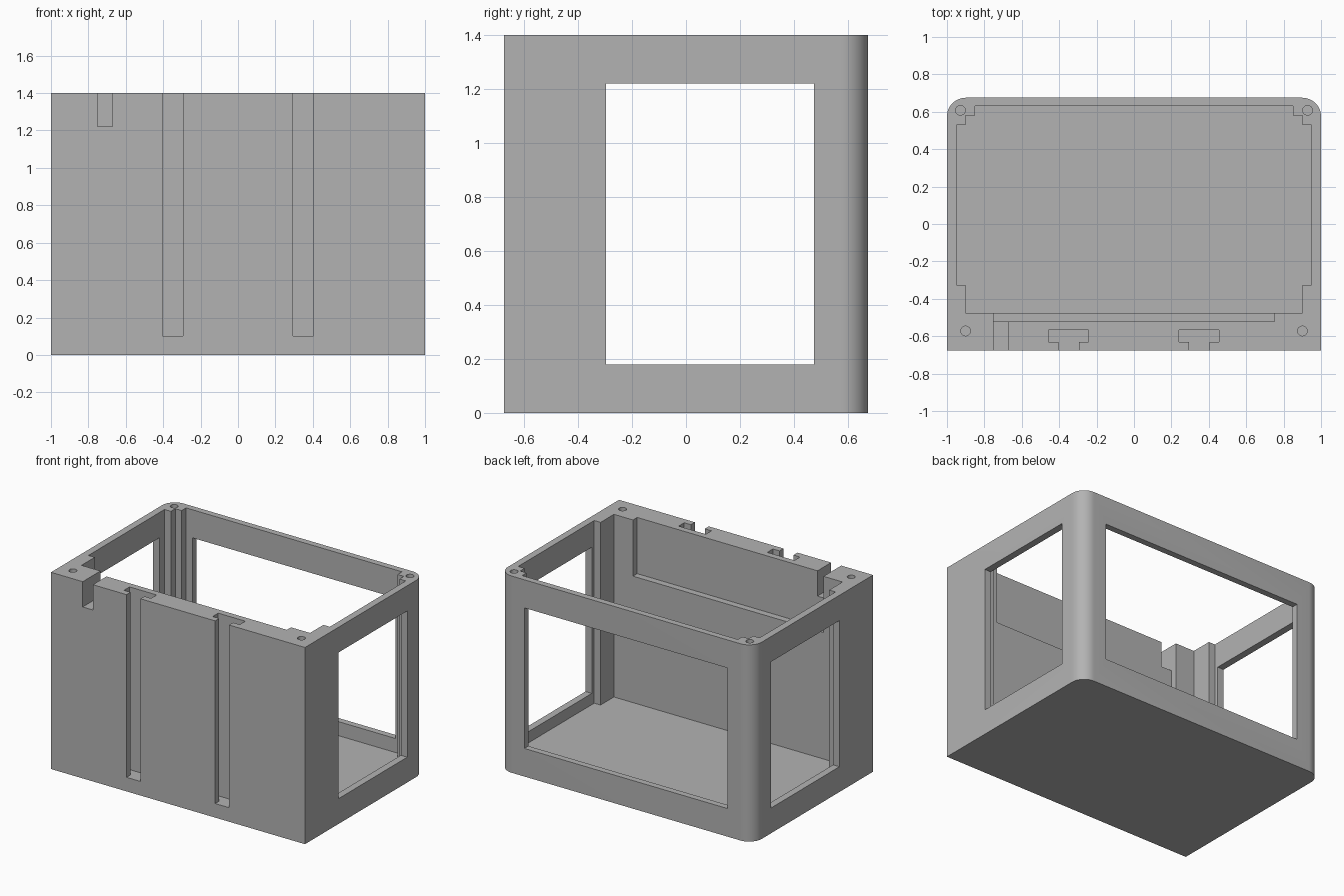
import bpy, bmesh, math

default = bpy.data.objects.get("Cube")
if default:
    bpy.data.objects.remove(default, do_unlink=True)

grey = bpy.data.materials.new("mid_grey")
grey.use_nodes = True
GREY = (0.45, 0.45, 0.45, 1)
grey.diffuse_color = GREY
grey.node_tree.nodes["Principled BSDF"].inputs["Base Color"].default_value = GREY

W, D, H = 1.0, 0.675, 1.4   # half width, half depth, height
TOP = H + 0.1               # cutters overshoot the open top


def prism(name, outline, z0, z1):
    """Extrude a counter-clockwise outline from z0 to z1."""
    bm = bmesh.new()
    face = bm.faces.new([bm.verts.new((x, y, z0)) for x, y in outline])
    top = bmesh.ops.extrude_face_region(bm, geom=[face])["geom"]
    for v in top:
        if isinstance(v, bmesh.types.BMVert):
            v.co.z = z1
    bmesh.ops.recalc_face_normals(bm, faces=bm.faces)
    mesh = bpy.data.meshes.new(name)
    bm.to_mesh(mesh)
    bm.free()
    mesh.materials.append(grey)
    ob = bpy.data.objects.new(name, mesh)
    bpy.context.collection.objects.link(ob)
    return ob


def rect(x0, x1, y0, y1):
    return [(x0, y0), (x1, y0), (x1, y1), (x0, y1)]


def circle(cx, cy, r, n=24):
    return [(cx + r * math.cos(2 * math.pi * i / n),
             cy + r * math.sin(2 * math.pi * i / n)) for i in range(n)]


def mirrored(half):
    """Complete a right-hand outline (front to back) with its mirror image."""
    return half + [(-x, y) for x, y in reversed(half)]


# Outer block with rounded back corners
R, STEPS = 0.1, 12
arc = [(W - R + R * math.cos(a), D - R + R * math.sin(a))
       for a in (math.pi / 2 * i / STEPS for i in range(STEPS + 1))]
body = prism("enclosure_body", mirrored([(W, -D)] + arc), 0, H)


def cut(name, outline, z0, z1):
    """Subtract a prism from the body."""
    cutter = prism(name, outline, z0, z1)
    cutter.hide_render = True
    mod = body.modifiers.new(name, "BOOLEAN")
    mod.operation, mod.solver, mod.object = "DIFFERENCE", "EXACT", cutter
    bpy.context.view_layer.objects.active = body
    bpy.ops.object.modifier_apply(modifier=mod.name)
    mesh = cutter.data
    bpy.data.objects.remove(cutter, do_unlink=True)
    bpy.data.meshes.remove(mesh)


# Cavity with stepped corner posts
cut("cavity", mirrored([(0.9, -0.475), (0.9, -0.325), (0.95, -0.325), (0.95, 0.53),
                        (0.9, 0.53), (0.9, 0.58), (0.85, 0.58), (0.85, 0.63)]), 0.1, TOP)

# Side and back windows
cut("side_windows", rect(-1.1, 1.1, -0.297, 0.475), 0.18, 1.22)
cut("back_window", rect(-0.8, 0.8, 0.6, 0.8), 0.2, 1.2)

# Recess behind the front wall and the cable notch through it
cut("front_recess", rect(-0.75, 0.75, -0.522, -0.45), 1.0, TOP)
cut("cable_notch", rect(-0.75, -0.67, -0.8, -0.5), 1.22, TOP)

# T-shaped mounting slots in the front wall
for cx in (-0.35, 0.348):
    n, w = 0.055, 0.107
    cut("t_slot", [(cx - n, -0.8), (cx + n, -0.8), (cx + n, -0.63), (cx + w, -0.63),
                   (cx + w, -0.567), (cx - w, -0.567), (cx - w, -0.63), (cx - n, -0.63)],
        0.1, TOP)

# Screw holes in the corner posts
for side in (-1, 1):
    cut("back_screw_hole", circle(side * 0.928, 0.608, 0.026), 1.1, TOP)
    cut("front_screw_hole", circle(side * 0.9, -0.572, 0.026), 1.1, TOP)

# Smooth the rounded corners, keep the other edges sharp
bpy.ops.object.select_all(action="DESELECT")
body.select_set(True)
bpy.context.view_layer.objects.active = body
bpy.ops.object.shade_smooth_by_angle(angle=math.radians(30))
